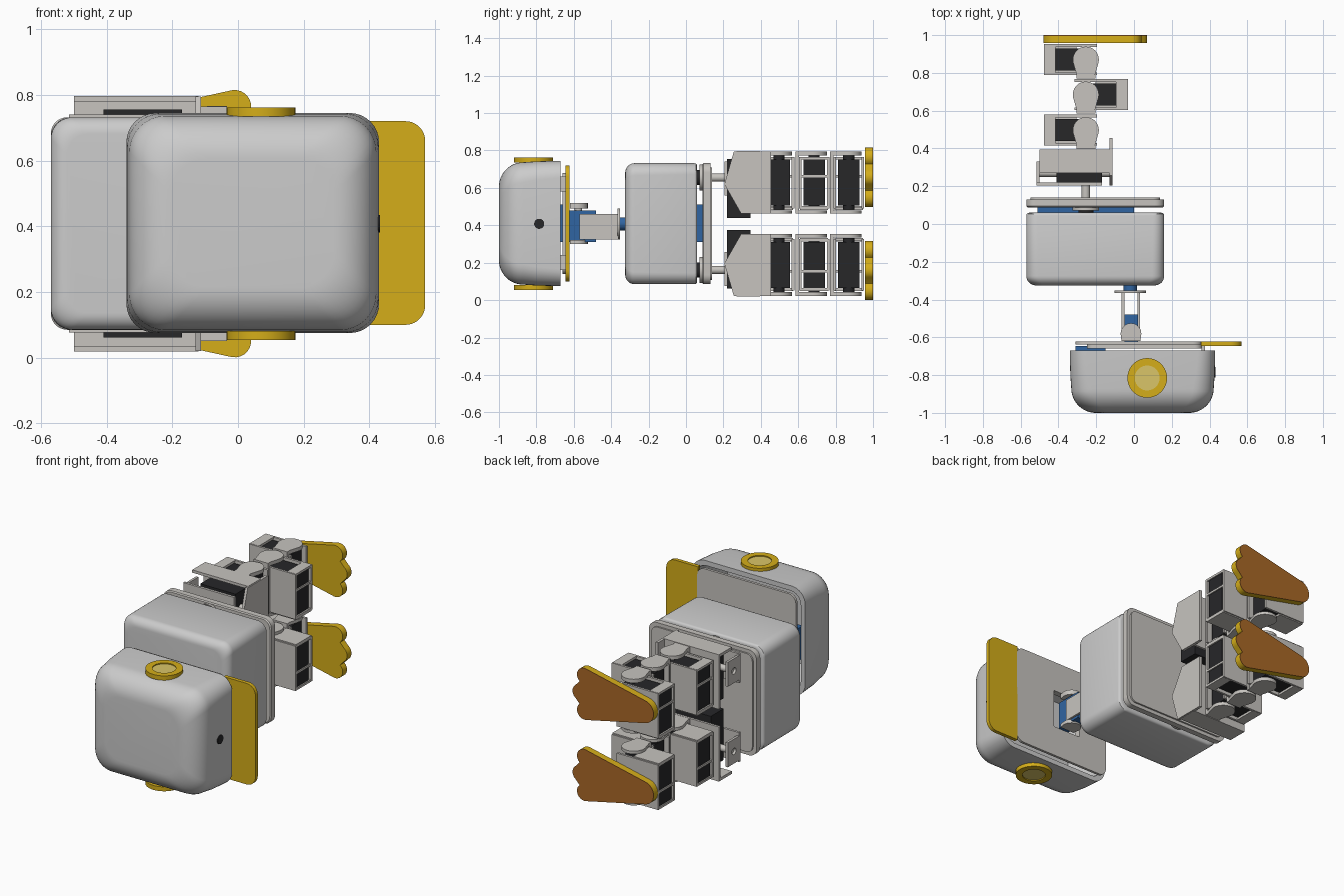
import bpy, bmesh
from math import sin, cos, pi, radians
from mathutils import Vector

if "Cube" in bpy.data.objects:
    bpy.data.objects.remove(bpy.data.objects["Cube"])

MID = 0.408  # mirror plane height


def mat(name, r, g, b):
    m = bpy.data.materials.new(name)
    m.diffuse_color = (r, g, b, 1)
    m.use_nodes = True
    m.node_tree.nodes["Principled BSDF"].inputs["Base Color"].default_value = m.diffuse_color
    return m


YELLOW = mat("yellow", 0.66, 0.42, 0.01)
PALE = mat("pale_yellow", 0.70, 0.56, 0.14)
BLUE = mat("blue", 0.03, 0.13, 0.36)
DARK = mat("dark", 0.02, 0.02, 0.022)
SOLE = mat("sole_brown", 0.40, 0.14, 0.02)
SHELL = mat("shell", 0.72, 0.72, 0.71)
FRAME = mat("frame", 0.57, 0.55, 0.52)


def finish(o, m, smooth=True):
    if m:
        o.data.materials.append(m)
    bpy.ops.object.select_all(action='DESELECT')
    o.select_set(True)
    bpy.context.view_layer.objects.active = o
    if smooth:
        bpy.ops.object.shade_smooth_by_angle(angle=radians(32))
    return o


def mesh_obj(name, bm, m, smooth=True):
    bmesh.ops.recalc_face_normals(bm, faces=bm.faces)
    me = bpy.data.meshes.new(name)
    bm.to_mesh(me)
    bm.free()
    o = bpy.data.objects.new(name, me)
    bpy.context.collection.objects.link(o)
    return finish(o, m, smooth)


def box(name, x, y, z, m=FRAME):
    bm = bmesh.new()
    bmesh.ops.create_cube(bm, size=1)
    for v in bm.verts:
        v.co = Vector([(a + b) / 2 + c * abs(b - a) for (a, b), c in zip((x, y, z), v.co)])
    return mesh_obj(name, bm, m, False)


def arc(cx, cy, r, a0, a1, n=10):
    return [(cx + r * cos(radians(a0 + (a1 - a0) * i / n)),
             cy + r * sin(radians(a0 + (a1 - a0) * i / n))) for i in range(n + 1)]


def rrect(x0, x1, z0, z1, r, n=8):
    return (arc(x1 - r, z1 - r, r, 0, 90, n) + arc(x0 + r, z1 - r, r, 90, 180, n)
            + arc(x0 + r, z0 + r, r, 180, 270, n) + arc(x1 - r, z0 + r, r, 270, 360, n))


def circle(cx, cy, r):
    return arc(cx, cy, r, 0, 360, 40)[:-1]


def plate(name, axis, lo, hi, loops, m=FRAME):
    """Flat outline (first loop, others are holes) extruded along an axis."""
    cu = bpy.data.curves.new(name, 'CURVE')
    cu.dimensions, cu.fill_mode = '2D', 'BOTH'
    cu.extrude = abs(hi - lo) / 2
    for pts in loops:
        s = cu.splines.new('POLY')
        s.points.add(len(pts) - 1)
        for p, (u, v) in zip(s.points, pts):
            p.co = (u, v, 0, 1)
        s.use_cyclic_u = True
    o = bpy.data.objects.new(name, cu)
    bpy.context.collection.objects.link(o)
    o.location['xyz'.index(axis)] = (lo + hi) / 2
    o.rotation_euler = {'x': (pi / 2, 0, pi / 2), 'y': (pi / 2, 0, 0), 'z': (0, 0, 0)}[axis]
    bpy.ops.object.select_all(action='DESELECT')
    o.select_set(True)
    bpy.context.view_layer.objects.active = o
    bpy.ops.object.convert(target='MESH')
    return finish(bpy.context.object, m)


def loft(name, x0, x1, z0, z1, sections, m=SHELL):
    """Rounded rectangles (y, inset, corner radius) joined along y."""
    bm = bmesh.new()
    rings = [[bm.verts.new((x, y, z)) for x, z in rrect(x0 + i, x1 - i, z0 + i, z1 - i, r)]
             for y, i, r in sections]
    for a, b in zip(rings, rings[1:]):
        for k in range(len(a)):
            j = (k + 1) % len(a)
            bm.faces.new((a[k], a[j], b[j], b[k]))
    bm.faces.new(rings[0])
    bm.faces.new(rings[-1])
    return mesh_obj(name, bm, m)


def round_edge(y, inset, r, corner, sign, n=8):
    """Sections of a quarter-round that ends at y + sign * r."""
    return [(y + sign * r * sin(t), inset + r * (1 - cos(t)), corner)
            for t in [pi / 2 * k / n for k in range(n + 1)]]


# Head: hollow shell open towards the neck
loft("head_shell", -0.34, 0.43, 0.075, 0.745,
     [(-0.90, 0.08, 0.08), (-0.67, 0.03, 0.07), (-0.67, 0.0, 0.09), (-0.80, 0.003, 0.10)]
     + round_edge(-0.87, 0.008, 0.13, 0.11, -1, 12))
plate("camera_lens", 'x', 0.40, 0.432, [circle(-0.785, MID, 0.027)], DARK)
plate("head_base_plate", 'y', -0.638, -0.622,
      [rrect(-0.31, 0.36, 0.10, 0.72, 0.05), rrect(-0.11, 0.08, 0.29, 0.53, 0.005)])
plate("head_inner_plate", 'y', -0.66, -0.638,
      [rrect(-0.25, 0.36, 0.14, 0.68, 0.04), rrect(-0.11, 0.08, 0.29, 0.53, 0.005)])
plate("beak", 'y', -0.645, -0.622,
      [[(0.355, 0.10)] + arc(0.51, 0.16, 0.06, -90, 0) + arc(0.51, 0.66, 0.06, 0, 90) + [(0.355, 0.72)]],
      YELLOW)
for z in (0.2, 0.62):
    box("beak_support", (0.358, 0.375), (-0.69, -0.64), (z - 0.04, z + 0.04))
box("head_motor", (-0.31, -0.15), (-0.69, -0.645), (0.31, 0.51), BLUE)

# Neck: motor, two side rails and flange
box("neck_motor", (-0.05, 0.02), (-0.65, -0.48), (0.31, 0.48), BLUE)
for x in (-0.065, 0.018):
    box("neck_rail", (x, x + 0.014), (-0.57, -0.36), (0.325, 0.46))
for z0, z1 in ((0.49, 0.52), (0.30, 0.322)):
    plate("neck_pivot", 'z', z0, z1, [arc(-0.016, -0.58, 0.055, 0, 180) + [(-0.066, -0.62), (0.034, -0.62)]])
plate("neck_pivot_pin", 'z', 0.3, 0.51, [circle(-0.016, -0.575, 0.02)])
plate("neck_flange", 'y', -0.366, -0.352, [circle(-0.02, MID, 0.083)])
plate("neck_horn", 'y', -0.352, -0.32, [circle(-0.02, MID, 0.035)], BLUE)

# Torso and hip plate
loft("torso_shell", -0.57, 0.16, 0.085, 0.732,
     round_edge(0.045, 0, 0.015, 0.06, 1, 3)[::-1] + round_edge(-0.275, 0, 0.05, 0.065, -1))
box("torso_motor", (-0.51, 0.0), (0.04, 0.095), (0.31, 0.51), BLUE)
loft("hip_plate", -0.57, 0.16, 0.085, 0.732,
     [(0.088, 0.006, 0.05), (0.094, 0, 0.05), (0.13, 0, 0.05), (0.13, 0.022, 0.04), (0.14, 0.022, 0.04)], FRAME)

for side in (1, -1):
    def Z(a, b):
        return tuple(sorted((MID + side * (a - MID), MID + side * (b - MID))))

    def zm(z):
        return MID + side * (z - MID)

    # Ear disc with pale centre
    plate("ear_ring", 'z', *Z(0.735, 0.762), [circle(0.07, -0.815, 0.105), circle(0.07, -0.815, 0.066)], YELLOW)
    plate("ear_lens", 'z', *Z(0.735, 0.756), [circle(0.07, -0.815, 0.066)], PALE)

    # Hip yaw shaft and roll motor
    plate("hip_shaft", 'y', 0.04, 0.21, [circle(-0.255, zm(0.655), 0.022)])
    plate("hip_horn", 'y', 0.072, 0.09, [circle(-0.255, zm(0.655), 0.07)])
    plate("hip_bearing", 'y', 0.05, 0.072, [circle(-0.255, zm(0.655), 0.04)], DARK)
    box("hip_yaw_plate", (-0.515, -0.17), (0.205, 0.22), Z(0.56, 0.74))
    plate("hip_rear_tab", 'x', -0.515, -0.50,
          [[(y, zm(z)) for y, z in ((0.205, 0.58), (0.33, 0.58), (0.33, 0.73), (0.205, 0.73))],
           circle(0.27, zm(0.655), 0.02)])
    box("hip_roll_motor", (-0.41, -0.17), (0.22, 0.345), Z(0.44, 0.755), DARK)
    plate("hip_roll_axle", 'x', -0.50, -0.12, [circle(0.27, zm(0.655), 0.02)])
    plate("hip_side_plate", 'x', -0.13, -0.113,
          [[(y, zm(z)) for y, z in ((0.205, 0.62), (0.256, 0.795), (0.455, 0.795),
                                    (0.455, 0.462), (0.295, 0.462))]])
    box("hip_outer_plate", (-0.50, -0.12), (0.27, 0.395), Z(0.78, 0.797))
    box("hip_cross_plate", (-0.50, -0.12), (0.38, 0.395), Z(0.462, 0.797))

    # Hip, knee and ankle joints: motor, holder and forked link
    for joint, y, d in (("hip", 0.497, -1), ("knee", 0.685, 1), ("ankle", 0.87, -1)):
        c = -0.255

        def X(a, b):
            return tuple(sorted((c + d * a, c + d * b)))
        box(joint + "_motor", X(-0.035, 0.215), (y - 0.058, y + 0.058), Z(0.505, 0.752), DARK)
        plate(joint + "_axle", 'z', *Z(0.485, 0.775), [circle(c, y, 0.03)], DARK)
        for s in (-1, 1):
            box(joint + "_holder_wall", X(-0.06, 0.222), (y + s * 0.075 - 0.007, y + s * 0.075 + 0.007),
                Z(0.49, 0.765))
        for z in (0.49, 0.655, 0.752):
            box(joint + "_holder_bar", X(0.2, 0.222), (y - 0.075, y + 0.075), Z(z, z + 0.013))
        box(joint + "_holder_floor", X(0.05, 0.222), (y - 0.075, y + 0.075), Z(0.483, 0.497))
        box(joint + "_holder_roof", X(0.16, 0.222), (y - 0.075, y + 0.075), Z(0.752, 0.766))
        for z0, z1 in ((0.772, 0.795), (0.462, 0.48)):
            plate(joint + "_link_arm", 'z', *Z(z0, z1),
                  [arc(c, y, 0.069, -20, 200, 20) + [(c - 0.045, y - 0.092), (c + 0.045, y - 0.092)]])
        box(joint + "_link_bridge", (c - 0.05, c + 0.05), (y - 0.1, y - 0.082), Z(0.462, 0.795))

    # Foot: narrow heel, three rounded toes, brown sole
    f = zm(0.657)
    outline = (arc(-0.41, f, 0.07, 100, 260, 14) + arc(-0.01, f - 0.108, 0.05, -100, 50)
               + arc(0.02, f, 0.05, -55, 55) + arc(-0.01, f + 0.108, 0.05, -50, 100))
    plate("foot", 'y', 0.958, 0.996, [outline], YELLOW)
    plate("foot_sole", 'y', 0.996, 1.0, [outline], SOLE)
